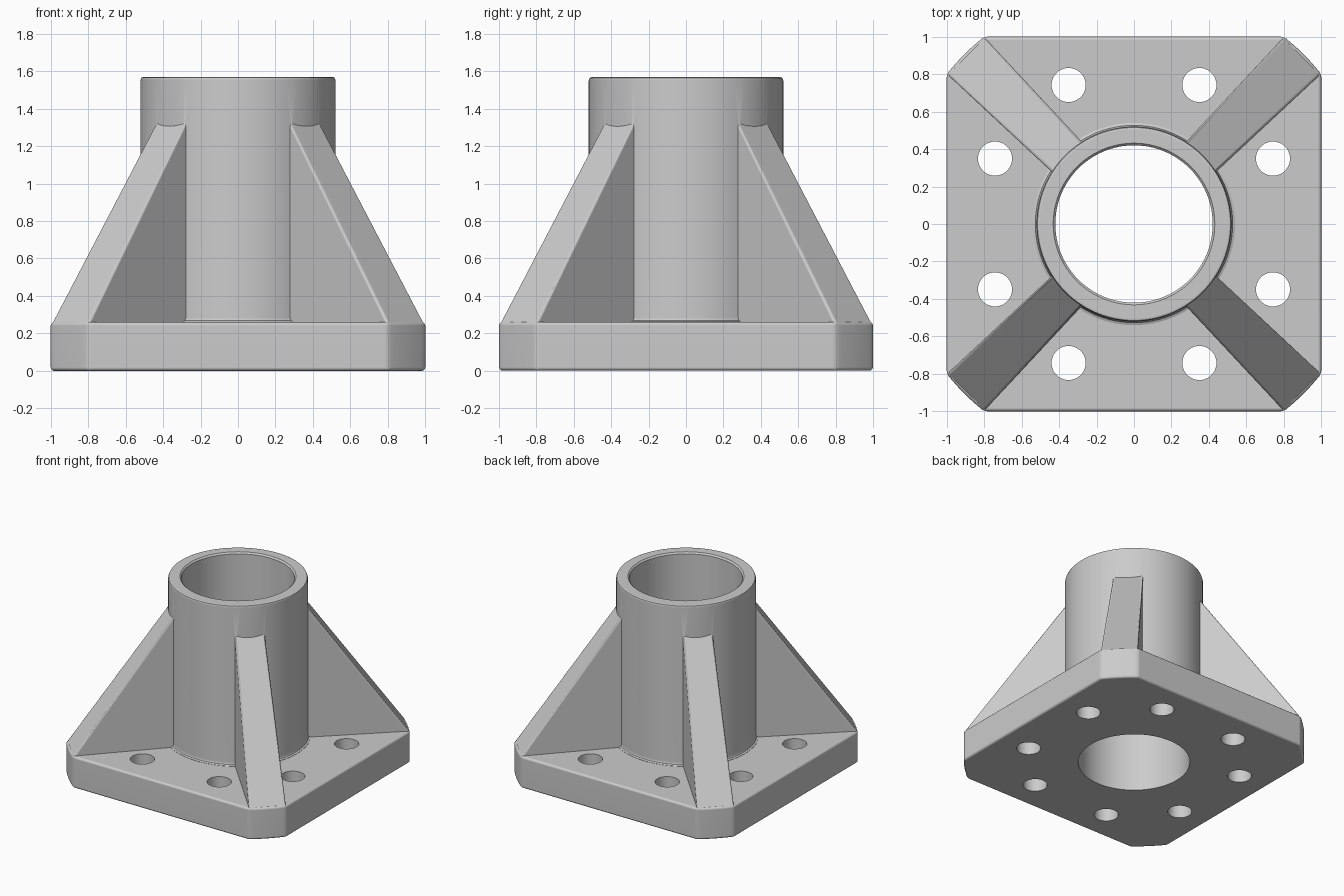
import bpy, bmesh, math
from mathutils import Matrix

if "Cube" in bpy.data.objects:
    bpy.data.objects.remove(bpy.data.objects["Cube"])

grey = bpy.data.materials.new("plain grey")
grey.diffuse_color = (0.6, 0.6, 0.6, 1)
grey.use_nodes = True
grey.node_tree.nodes["Principled BSDF"].inputs["Base Color"].default_value = grey.diffuse_color


def make(name, bm):
    bmesh.ops.recalc_face_normals(bm, faces=bm.faces)
    me = bpy.data.meshes.new(name)
    bm.to_mesh(me)
    bm.free()
    me.materials.append(grey)
    ob = bpy.data.objects.new(name, me)
    bpy.context.collection.objects.link(ob)
    return ob


def soften(bm, width, limit):
    """Round every edge sharper than the limit."""
    bmesh.ops.recalc_face_normals(bm, faces=bm.faces)
    edges = [e for e in bm.edges if e.calc_face_angle(0) > math.radians(limit)]
    bmesh.ops.bevel(bm, geom=edges, offset=width, segments=3, profile=0.5, affect='EDGES')


def lathe(name, profile, steps=96, at=(0, 0)):
    """Closed solid of revolution from (radius, height) points."""
    bm = bmesh.new()
    rings = []
    for r, z in profile:
        rings.append([bm.verts.new((at[0] + r * math.cos(a), at[1] + r * math.sin(a), z))
                      for a in (math.tau * i / steps for i in range(steps))])
    for low, high in zip(rings, rings[1:]):
        for i in range(steps):
            j = (i + 1) % steps
            bm.faces.new((low[i], low[j], high[j], high[i]))
    bm.faces.new(rings[0][::-1])
    bm.faces.new(rings[-1])
    return make(name, bm)


def combine(target, other, operation):
    mod = target.modifiers.new(operation, 'BOOLEAN')
    mod.operation = operation
    mod.solver = 'EXACT'
    mod.object = other
    bpy.context.view_layer.objects.active = target
    bpy.ops.object.modifier_apply(modifier=mod.name)
    bpy.data.objects.remove(other, do_unlink=True)


# Square base plate with curved, cut-off corners
bm = bmesh.new()
outline = []
start = math.atan2(0.8, 1.0)
for k in range(4):
    for i in range(7):
        a = k * math.pi / 2 + start + (math.pi / 2 - 2 * start) * i / 6
        outline.append(bm.verts.new((1.2806 * math.cos(a), 1.2806 * math.sin(a), 0)))
bottom = bm.faces.new(outline)
top = bmesh.ops.extrude_face_region(bm, geom=[bottom])["geom"]
bmesh.ops.translate(bm, vec=(0, 0, 0.26),
                    verts=[v for v in top if isinstance(v, bmesh.types.BMVert)])
soften(bm, 0.018, 20)
body = make("flanged_socket", bm)

# Tube with a small fillet at the plate and a rounded rim
tube = lathe("tube", [(0.5, 0.1), (0.54, 0.2), (0.54, 0.262), (0.527, 0.268), (0.52, 0.285),
                      (0.52, 1.552), (0.515, 1.565), (0.502, 1.57)])
combine(body, tube, 'UNION')

# Four sloping corner ribs, slightly wider at the outside
for k in range(4):
    bm = bmesh.new()
    sides = []
    for s in (-1, 1):
        sides.append([bm.verts.new((d, s * (0.112 + 0.028 * (d - 0.46) / 0.81), z))
                      for d, z in ((0.46, 0.1), (1.27, 0.1), (1.272, 0.25), (0.46, 1.39))])
    bm.faces.new(sides[0])
    bm.faces.new(sides[1][::-1])
    for i in range(4):
        j = (i + 1) % 4
        bm.faces.new((sides[0][j], sides[0][i], sides[1][i], sides[1][j]))
    soften(bm, 0.014, 45)
    bm.transform(Matrix.Rotation(math.pi / 4 + k * math.pi / 2, 4, 'Z'))
    combine(body, make("rib", bm), 'UNION')

# Central bore with a lightly eased rim
bore = lathe("bore_cutter", [(0.42, -0.2), (0.42, 1.558), (0.432, 1.5705), (0.432, 1.8)])
combine(body, bore, 'DIFFERENCE')

# Eight bolt holes, in pairs between the ribs
for k in range(4):
    for s in (-1, 1):
        a = k * math.pi / 2 + s * math.radians(25.2)
        hole = lathe("bolt_cutter", [(0.091, -0.2), (0.091, 0.5)], 40,
                     (0.82 * math.cos(a), 0.82 * math.sin(a)))
        combine(body, hole, 'DIFFERENCE')

# Smooth shading with crisp edges
bpy.ops.object.select_all(action='DESELECT')
body.select_set(True)
bpy.context.view_layer.objects.active = body
bpy.ops.object.shade_smooth_by_angle(angle=math.radians(35))
weighted = body.modifiers.new("even_shading", 'WEIGHTED_NORMAL')
weighted.keep_sharp = True
